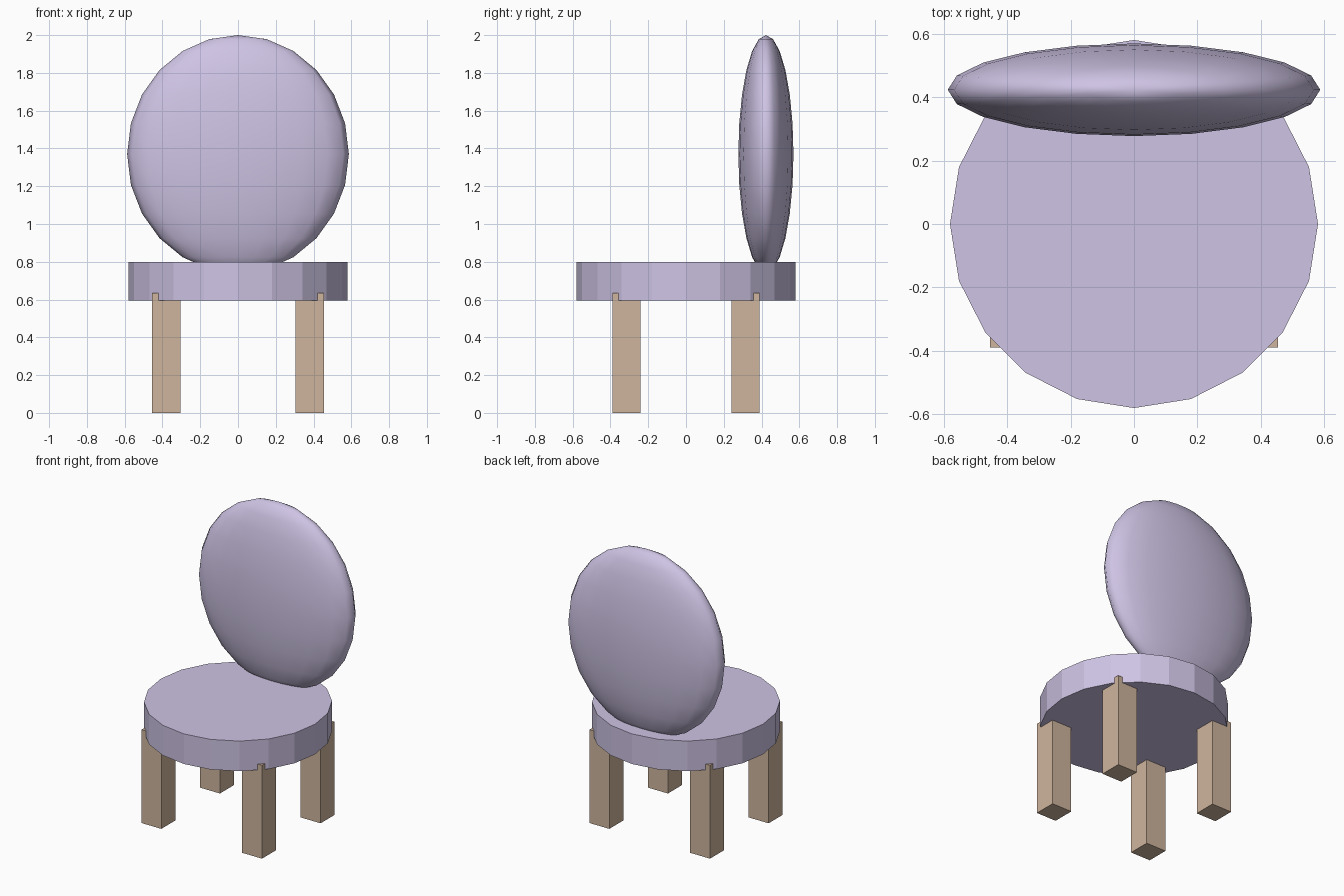
import bpy

if "Cube" in bpy.data.objects:
    bpy.data.objects.remove(bpy.data.objects["Cube"])


def material(name, color):
    mat = bpy.data.materials.new(name)
    mat.diffuse_color = (*color, 1)
    mat.use_nodes = True
    mat.node_tree.nodes["Principled BSDF"].inputs["Base Color"].default_value = mat.diffuse_color
    return mat


def finish(name, mat, scale=None):
    obj = bpy.context.object
    obj.name = name
    if scale:
        obj.scale = scale
        bpy.ops.object.transform_apply(location=False, rotation=False, scale=True)
    obj.data.materials.append(mat)
    return obj


fabric = material("lavender fabric", (0.62, 0.55, 0.78))
wood = material("pale wood", (0.62, 0.46, 0.34))

# Round seat with 20 flat sides
bpy.ops.mesh.primitive_cylinder_add(vertices=20, radius=0.58, depth=0.205,
                                    location=(0, 0, 0.6975))
finish("seat", fabric)

# Oval backrest: a flattened smooth sphere sunk slightly into the seat
bpy.ops.mesh.primitive_uv_sphere_add(segments=20, ring_count=12, radius=1,
                                     location=(0, 0.423, 1.37))
finish("backrest", fabric, (0.587, 0.146, 0.63))
bpy.ops.object.shade_smooth()

# Four square legs, whose tops poke out at the seat rim
LEG_TOP = 0.635
for side, sx in (("left", -1), ("right", 1)):
    for end, sy in (("front", -1), ("back", 1)):
        bpy.ops.mesh.primitive_cube_add(
            size=1, location=(sx * 0.379, sy * 0.315, LEG_TOP / 2))
        finish(f"{end}_{side}_leg", wood, (0.15, 0.15, LEG_TOP))
